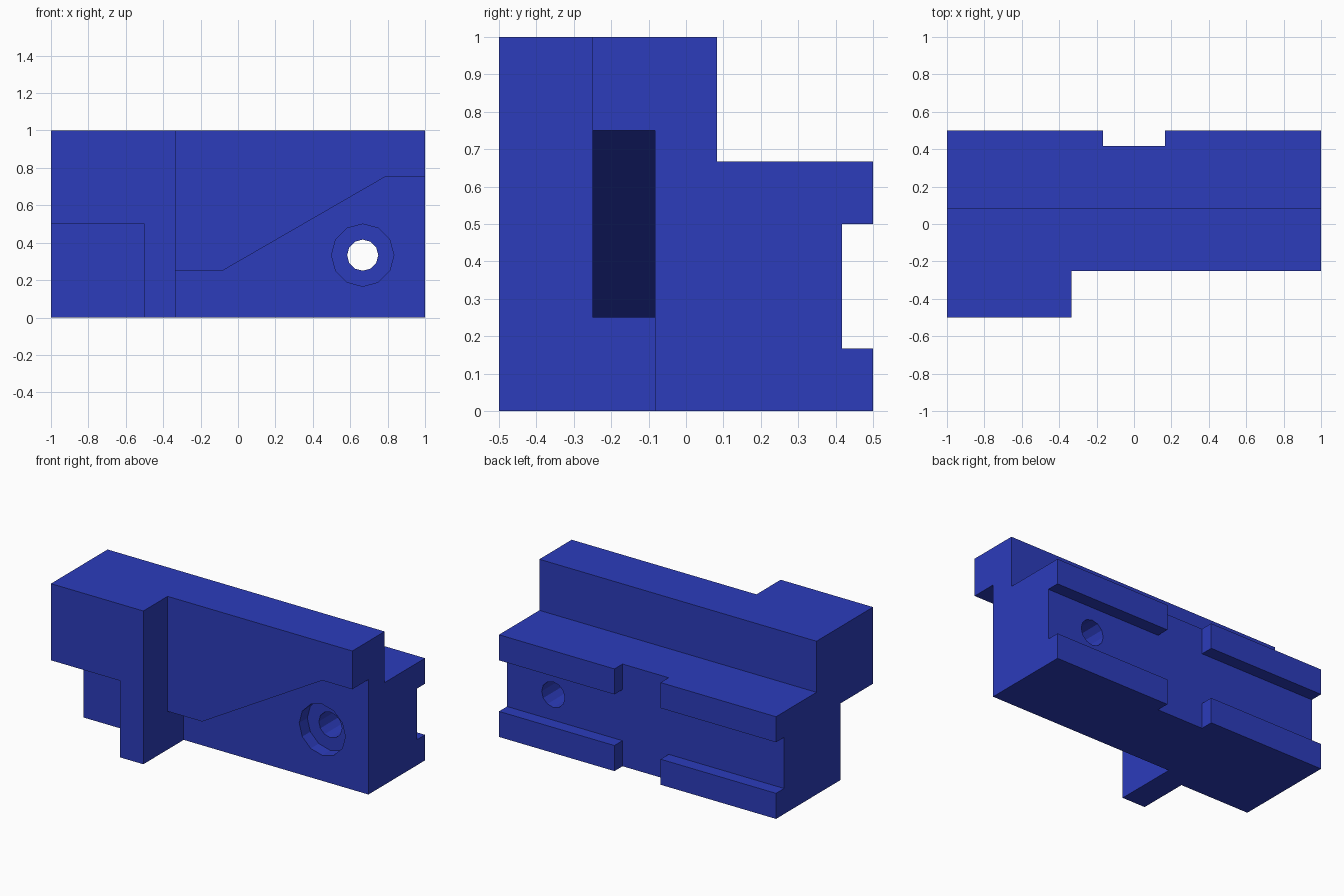
import bpy, bmesh
from math import sin, cos, pi

if "Cube" in bpy.data.objects:
    bpy.data.objects.remove(bpy.data.objects["Cube"])

U = 1 / 12  # design grid


def prism(name, points, axis, lo, hi):
    """Extrude a profile: (y, z) points along x, (x, z) along y, (x, y) along z."""
    bm = bmesh.new()

    def place(p, d):
        c = list(p)
        c.insert("xyz".index(axis), d)
        return bm.verts.new(c)

    a = [place(p, lo) for p in points]
    b = [place(p, hi) for p in points]
    bm.faces.new(a)
    bm.faces.new(b)
    for i in range(len(a)):
        j = (i + 1) % len(a)
        bm.faces.new((a[i], a[j], b[j], b[i]))
    bmesh.ops.recalc_face_normals(bm, faces=bm.faces)
    mesh = bpy.data.meshes.new(name)
    bm.to_mesh(mesh)
    bm.free()
    obj = bpy.data.objects.new(name, mesh)
    bpy.context.collection.objects.link(obj)
    return obj


def rect(x0, x1, z0, z1):
    return [(x0, z0), (x1, z0), (x1, z1), (x0, z1)]


def ring(r, n=12):
    return [(8 * U + r * cos(2 * pi * i / n), 4 * U + r * sin(2 * pi * i / n)) for i in range(n)]


# Stepped block with the long slot along its back
profile = [(-6, 0), (6, 0), (6, 2), (5, 2), (5, 6), (6, 6), (6, 8), (1, 8), (1, 12), (-6, 12)]
block = prism("bracket_block", [(y * U, z * U) for y, z in profile], "x", -1, 1)

# Sloped recess under the front overhang
slope = [(-4 * U, -.2), (1.2, -.2), (1.2, .75), (.783, .75), (-U, .25), (-4 * U, .25)]

cutters = [
    prism("front_step_cutter", rect(-4 * U, 1.2, -.2, 1.2), "y", -.7, -.25),
    prism("slope_recess_cutter", slope, "y", -.7, -U),
    prism("left_notch_cutter", rect(-1.2, -.5, -.2, .5), "y", -.7, -2 * U),
    prism("back_groove_cutter", rect(-2 * U, 2 * U, -.2, .8), "y", 5 * U, .7),
    prism("counterbore_cutter", ring(2 * U), "y", -.3, 0),
    prism("through_hole_cutter", ring(U), "y", -.3, .7),
]
for cutter in cutters:
    cutter.hide_render = True
    cutter.hide_set(True)
    mod = block.modifiers.new(cutter.name, "BOOLEAN")
    mod.operation = "DIFFERENCE"
    mod.solver = "EXACT"
    mod.object = cutter

# Blue finish
blue = bpy.data.materials.new("blue")
blue.diffuse_color = (.025, .045, .5, 1)
blue.use_nodes = True
blue.node_tree.nodes["Principled BSDF"].inputs["Base Color"].default_value = blue.diffuse_color
block.data.materials.append(blue)
